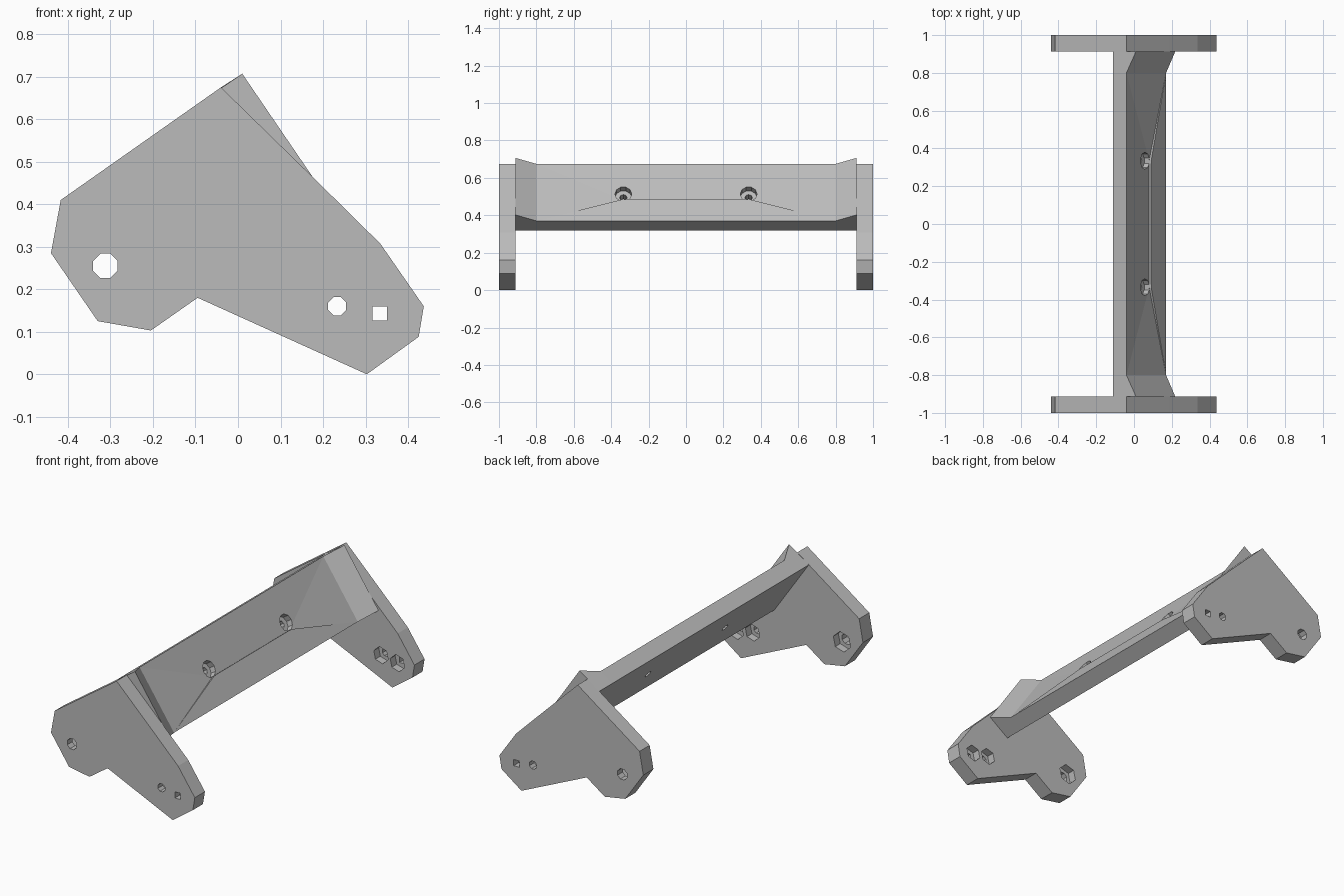
import bpy, bmesh, math
from mathutils import Vector

cube = bpy.data.objects.get("Cube")
if cube:
    bpy.data.objects.remove(cube, do_unlink=True)

grey = bpy.data.materials.new("plain grey")
grey.use_nodes = True
GREY = (0.5, 0.5, 0.5, 1)
grey.diffuse_color = GREY
grey.node_tree.nodes["Principled BSDF"].inputs["Base Color"].default_value = GREY


def finish(bm, name):
    bmesh.ops.recalc_face_normals(bm, faces=bm.faces)
    mesh = bpy.data.meshes.new(name)
    bm.to_mesh(mesh)
    bm.free()
    mesh.materials.append(grey)
    ob = bpy.data.objects.new(name, mesh)
    bpy.context.collection.objects.link(ob)
    return ob


def drill(target, start, end, radius, sides, spin=0):
    """Cut a prism-shaped hole along the line from start to end."""
    start, end = Vector(start), Vector(end)
    axis = end - start
    u = Vector((0, 1, 0)) if abs(axis.normalized().y) < 0.5 else Vector((1, 0, 0))
    v = axis.normalized().cross(u)
    bm = bmesh.new()
    rings = []
    for p in (start, end):
        angles = [spin + math.tau * i / sides for i in range(sides)]
        rings.append([bm.verts.new(p + radius * (u * math.cos(a) + v * math.sin(a))) for a in angles])
    a, b = rings
    bm.faces.new(a)
    bm.faces.new(b)
    for i in range(sides):
        j = (i + 1) % sides
        bm.faces.new((a[i], a[j], b[j], b[i]))
    cutter = finish(bm, "hole_cutter")
    cutter.hide_render = True
    mod = target.modifiers.new("hole", "BOOLEAN")
    mod.operation, mod.solver, mod.object = "DIFFERENCE", "EXACT", cutter
    bpy.context.view_layer.objects.active = target
    bpy.ops.object.modifier_apply(modifier=mod.name)
    bpy.data.objects.remove(cutter, do_unlink=True)


INNER, OUTER = 0.912, 1.0

# Side plates: one outline, extruded at each end
outline = [(-0.44, 0.285), (-0.417, 0.41), (-0.04, 0.675), (0.185, 0.455), (0.335, 0.307), (0.437, 0.16),
           (0.425, 0.088), (0.303, 0), (-0.095, 0.18), (-0.205, 0.103), (-0.33, 0.125)]
# x, z, bore radius, bore sides, nut pocket radius
plate_holes = [(-0.312, 0.255, 0.031, 8, 0.055), (0.233, 0.16, 0.023, 8, 0.046), (0.333, 0.143, 0.024, 4, 0.046)]


def side_plate(name, s):
    bm = bmesh.new()
    face = bm.faces.new([bm.verts.new((x, s * INNER, z)) for x, z in outline])
    ext = bmesh.ops.extrude_face_region(bm, geom=[face], use_keep_orig=True)
    moved = [g for g in ext["geom"] if isinstance(g, bmesh.types.BMVert)]
    bmesh.ops.translate(bm, verts=moved, vec=(0, s * (OUTER - INNER), 0))
    ob = finish(bm, name)
    for x, z, r, n, pocket in plate_holes:
        drill(ob, (x, s * 0.85, z), (x, s * 1.05, z), r, n, math.pi / n)
        drill(ob, (x, s * 0.85, z), (x, s * 0.955, z), pocket, 6, 0.3)


side_plate("front_side_plate", -1)
side_plate("back_side_plate", 1)

# Crossbeam: tilted bar whose front flares out at both ends
bar = [(-0.11, 0.625), (-0.04, 0.675), (0.17, 0.37), (0.10, 0.32)]
flared = [bar[0], (0.01, 0.707), (0.218, 0.402), bar[3]]
FLARE = 0.8
bm = bmesh.new()
rings = [[bm.verts.new((x, y, z)) for x, z in shape]
         for y, shape in ((-INNER, flared), (-FLARE, bar), (FLARE, bar), (INNER, flared))]
bm.faces.new(rings[0])
bm.faces.new(rings[-1])
for k in range(3):
    for i in range(4):
        j = (i + 1) % 4
        if not (k == 1 and i == 1):
            bm.faces.new((rings[k][i], rings[k][j], rings[k + 1][j], rings[k + 1][i]))

# Dished front face with a small step above the lower panel
HOLE_Y = 0.335
low = [bm.verts.new((0.08, y, 0.478)) for y in (-HOLE_Y, HOLE_Y)]
lip = [bm.verts.new((0.091, y, 0.486)) for y in (-HOLE_Y, HOLE_Y)]
top = [rings[1][1], rings[2][1]]
base = [rings[1][2], rings[2][2]]
bm.faces.new((top[0], top[1], low[1], low[0]))
bm.faces.new((low[0], low[1], lip[1], lip[0]))
bm.faces.new((lip[0], lip[1], base[1], base[0]))
for e in range(2):
    bm.faces.new((top[e], low[e], base[e]))
    bm.faces.new((low[e], lip[e], base[e]))
crossbeam = finish(bm, "crossbeam")

# Counterbored screw holes through the crossbeam
normal = Vector((0.82, 0, 0.57)).normalized()
for y in (-HOLE_Y, HOLE_Y):
    centre = Vector((0.067, y, 0.52))
    drill(crossbeam, centre - normal * 0.2, centre + normal * 0.1, 0.02, 8)
    drill(crossbeam, centre - normal * 0.045, centre + normal * 0.1, 0.045, 10)
